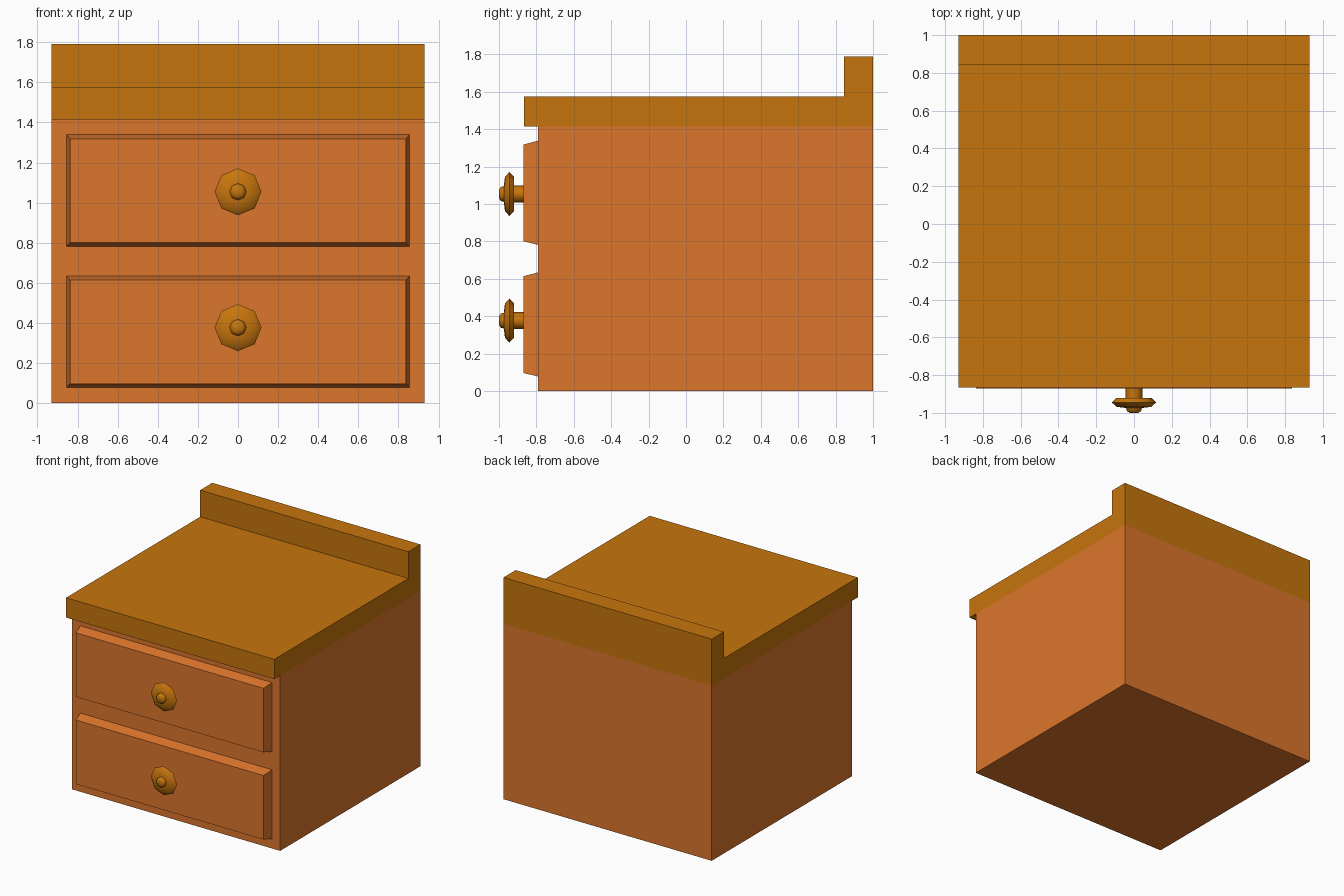
import bpy, bmesh, math

if "Cube" in bpy.data.objects:
    bpy.data.objects.remove(bpy.data.objects["Cube"])


def material(name, color):
    m = bpy.data.materials.new(name)
    m.diffuse_color = (*color, 1)
    m.use_nodes = True
    m.node_tree.nodes["Principled BSDF"].inputs["Base Color"].default_value = m.diffuse_color
    return m


body_mat = material("orange_wood", (0.72, 0.18, 0.025))
top_mat = material("amber_wood", (0.57, 0.178, 0.004))


def make_object(name, bm, mat):
    bmesh.ops.recalc_face_normals(bm, faces=bm.faces)
    mesh = bpy.data.meshes.new(name)
    bm.to_mesh(mesh)
    bm.free()
    mesh.materials.append(mat)
    ob = bpy.data.objects.new(name, mesh)
    bpy.context.collection.objects.link(ob)
    return ob


def loft(name, rings, mat):
    """Skin a list of equal-length point rings and cap both ends."""
    bm = bmesh.new()
    loops = [[bm.verts.new(p) for p in ring] for ring in rings]
    for a, b in zip(loops, loops[1:]):
        for i in range(len(a)):
            j = (i + 1) % len(a)
            bm.faces.new((a[i], a[j], b[j], b[i]))
    bm.faces.new(loops[0])
    bm.faces.new(loops[-1])
    return make_object(name, bm, mat)


def extrude_x(name, profile, half, mat):
    return loft(name, [[(x, y, z) for y, z in profile] for x in (-half, half)], mat)


def rect(y, half, z0, z1):
    return [(-half, y, z0), (half, y, z0), (half, y, z1), (-half, y, z1)]


def octagon(y, r, zc):
    return [(r * math.cos(i * math.pi / 4), y, zc + r * math.sin(i * math.pi / 4))
            for i in range(8)]


W = 0.93

# Cabinet body
extrude_x("cabinet_body", [(-0.79, 0), (1, 0), (1, 1.415), (-0.79, 1.415)], W, body_mat)

# Countertop with raised back ledge
extrude_x("countertop", [(-0.865, 1.415), (1, 1.415), (1, 1.79), (0.845, 1.79),
                         (0.845, 1.575), (-0.865, 1.575)], W, top_mat)

# Knob profile: distance along y, radius
KNOB = [(-0.86, 0.045), (-0.92, 0.045), (-0.92, 0.092), (-0.945, 0.117),
        (-0.968, 0.092), (-0.974, 0.042), (-0.99, 0.038), (-1.0, 0.022)]

# Bevelled drawer fronts and octagonal knobs
for label, z0 in (("lower", 0.078), ("upper", 0.782)):
    z1 = z0 + 0.557
    loft(label + "_drawer_front",
         [rect(-0.785, 0.856, z0, z1), rect(-0.79, 0.856, z0, z1),
          rect(-0.87, 0.837, z0 + 0.019, z1 - 0.021)], body_mat)
    zc = 0.377 if label == "lower" else 1.054
    knob = loft(label + "_knob", [octagon(y, r, zc) for y, r in KNOB], top_mat)
    bpy.ops.object.select_all(action='DESELECT')
    knob.select_set(True)
    bpy.context.view_layer.objects.active = knob
    bpy.ops.object.shade_smooth_by_angle(angle=math.radians(46))
